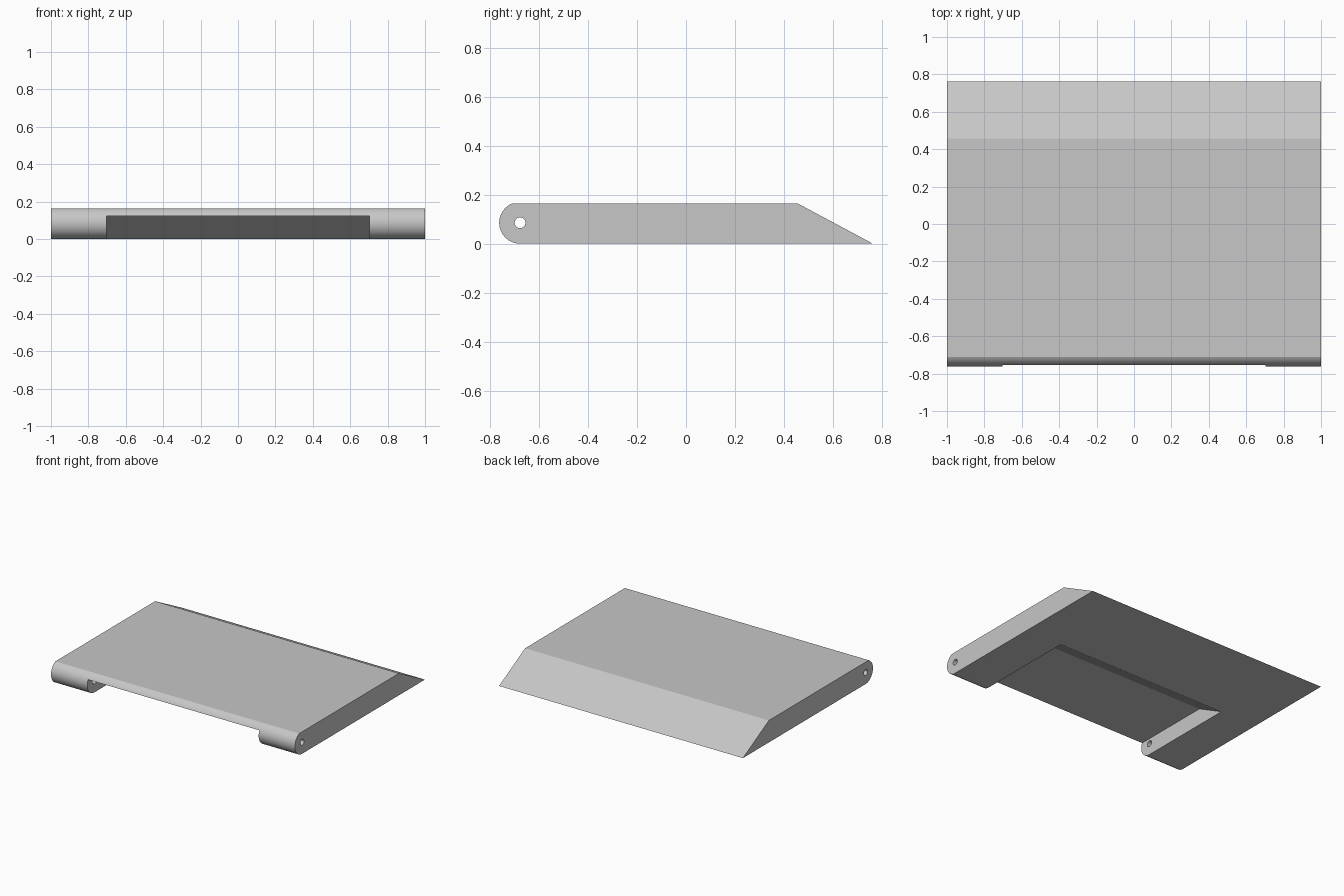
import bpy, bmesh, math

cube = bpy.data.objects.get("Cube")
if cube:
    bpy.data.objects.remove(cube, do_unlink=True)

PIVOT_Y, PIVOT_Z, NOSE_R, HOLE_R = -0.677, 0.085, 0.085, 0.022
TOP, TIP, RECESS_TOP = 0.163, 0.762, 0.123

grey = bpy.data.materials.new("light_grey")
grey.use_nodes = True
colour = (0.57, 0.57, 0.57, 1)
grey.diffuse_color = colour
grey.node_tree.nodes["Principled BSDF"].inputs["Base Color"].default_value = colour


def extrude_profile(name, points, half_width):
    """Sweep a (y, z) outline along x, centred on x = 0."""
    bm = bmesh.new()
    face = bm.faces.new([bm.verts.new((-half_width, y, z)) for y, z in points])
    swept = bmesh.ops.extrude_face_region(bm, geom=[face])["geom"]
    verts = [v for v in swept if isinstance(v, bmesh.types.BMVert)]
    bmesh.ops.translate(bm, verts=verts, vec=(2 * half_width, 0, 0))
    bmesh.ops.recalc_face_normals(bm, faces=bm.faces)
    mesh = bpy.data.meshes.new(name)
    bm.to_mesh(mesh)
    bm.free()
    mesh.materials.append(grey)
    obj = bpy.data.objects.new(name, mesh)
    bpy.context.collection.objects.link(obj)
    return obj


def arc(radius, start, end, steps):
    """Points on a circle around the hinge axis."""
    angles = [start + (end - start) * i / steps for i in range(steps + 1)]
    return [(PIVOT_Y + radius * math.cos(a), PIVOT_Z + radius * math.sin(a)) for a in angles]


# Wedge-tailed panel with a rounded hinge nose, trimmed flat at the top
trim = math.pi - math.asin((TOP - PIVOT_Z) / NOSE_R)
nose = arc(NOSE_R, trim, 1.5 * math.pi, 32)
panel = extrude_profile("flap_panel", nose + [(TIP, 0), (0.457, TOP)], 1.0)

# Underside recess with a sloped rear wall, leaving a hinge arm at each side
recess = extrude_profile(
    "recess_cutter",
    [(-1, -0.1), (0.262, -0.1), (-0.155, RECESS_TOP), (-1, RECESS_TOP)], 0.703)

# Hinge pin hole through both arms
pin_hole = extrude_profile("pin_hole_cutter", arc(HOLE_R, 0, 2 * math.pi * 23 / 24, 23), 1.1)

bpy.context.view_layer.objects.active = panel
panel.select_set(True)
for cutter in (recess, pin_hole):
    cutter.hide_render = True
    cut = panel.modifiers.new(cutter.name, 'BOOLEAN')
    cut.operation = 'DIFFERENCE'
    cut.solver = 'EXACT'
    cut.object = cutter
    bpy.ops.object.modifier_apply(modifier=cut.name)
    bpy.data.objects.remove(cutter, do_unlink=True)

bpy.ops.object.shade_smooth_by_angle(angle=math.radians(20))
